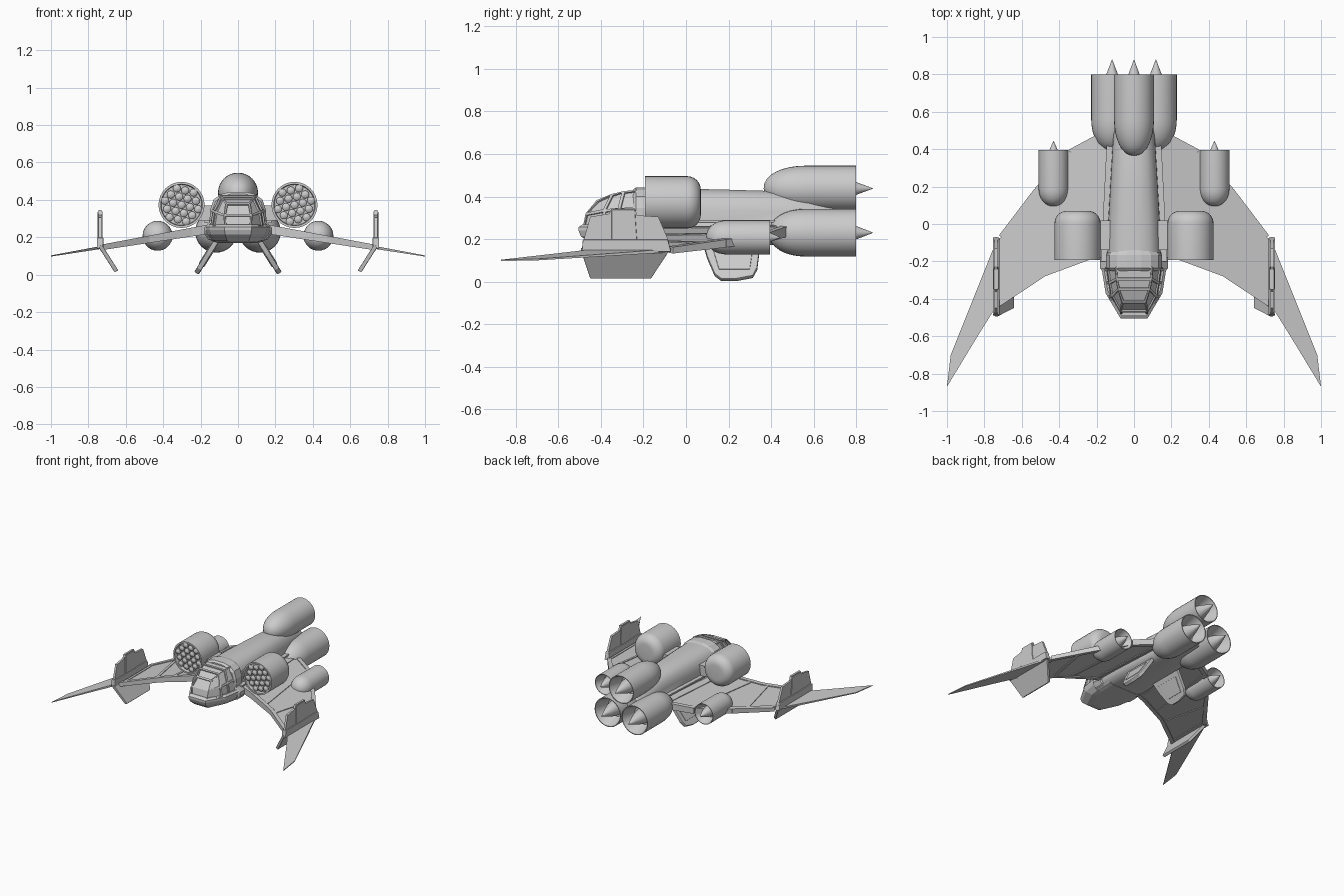
import bpy, bmesh, math
from mathutils import Vector

if "Cube" in bpy.data.objects:
    bpy.data.objects.remove(bpy.data.objects["Cube"])


def make(name, verts, faces, mirror=False, smooth=False, thick=0, bevel=0):
    me = bpy.data.meshes.new(name)
    me.from_pydata([tuple(v) for v in verts], [], faces)
    bm = bmesh.new()
    bm.from_mesh(me)
    bmesh.ops.remove_doubles(bm, verts=bm.verts, dist=1e-5)
    bmesh.ops.recalc_face_normals(bm, faces=bm.faces)
    bm.to_mesh(me)
    bm.free()
    ob = bpy.data.objects.new(name, me)
    bpy.context.collection.objects.link(ob)
    if smooth:
        bpy.ops.object.select_all(action='DESELECT')
        ob.select_set(True)
        bpy.context.view_layer.objects.active = ob
        bpy.ops.object.shade_smooth_by_angle(angle=math.radians(35))
    if thick:
        m = ob.modifiers.new("Thickness", 'SOLIDIFY')
        m.thickness, m.offset = thick, 0
    if bevel:
        m = ob.modifiers.new("Bevel", 'BEVEL')
        m.width, m.segments = bevel, 2
    if mirror:
        m = ob.modifiers.new("Mirror", 'MIRROR')
        m.use_clip = False
        m.use_mirror_merge = False
    return ob


def loft(name, rings, **kw):
    # closed rings joined with quads, both ends capped
    n = len(rings[0])
    verts = [p for r in rings for p in r]
    faces = [(i * n + j, i * n + (j + 1) % n, (i + 1) * n + (j + 1) % n, (i + 1) * n + j)
             for i in range(len(rings) - 1) for j in range(n)]
    faces += [tuple(range(n)), tuple(range(len(verts) - n, len(verts)))]
    return make(name, verts, faces, **kw)


def lathe(name, profile, x, z, segs=32, mirror=False):
    # profile of (radius, y) spun around the y axis
    rings = [[(x + max(r, 0.0004) * math.cos(a), y, z + max(r, 0.0004) * math.sin(a))
              for a in (2 * math.pi * k / segs for k in range(segs))] for r, y in profile]
    return loft(name, rings, mirror=mirror, smooth=True)


def plate(name, pts, thick, bevel=0):
    return make(name, pts, [tuple(range(len(pts)))], True, thick=thick, bevel=bevel)


def wing_plate(name, plan, extra=0.0):
    # slab following the drooping wing plane, thinning to the tip
    rings = [[(x, y, 0.27 - 0.17 * x + s * (0.021 - 0.018 * x + extra)) for x, y in plan]
             for s in (-1, 1)]
    return loft(name, rings, mirror=True)


def both(half):
    # mirrors a half section of (x, y, z) into a closed ring
    return half + [(-x, y, z) for x, y, z in reversed(half)]


# Fuselage
section = [(.11, .172), (.155, .19), (.176, .22), (.176, .25), (.145, .285), (.143, .34),
           (.125, .395), (.085, .425), (.035, .437)]


def body_ring(y, w, drop=1.0, grow=0.0):
    return both([(x * w + grow, y, .19 + (z - .19) * drop + (grow if z > .3 else 0)) for x, z in section])


loft("fuselage", [body_ring(y, w, d) for y, w, d in
     ((-.22, 1, 1), (0, .96, 1), (.2, .88, .98), (.45, .78, .95), (.58, .68, .85), (.7, .55, .65))],
     smooth=True)
loft("cockpit_collar", [body_ring(-.25, .97, .98), body_ring(-.235, 1, 1, .006),
                        body_ring(-.165, 1, 1, .006), body_ring(-.14, .9, 1)])
wedge = [(.1, -.2), (.178, -.2), (.145, .45), (.1, .5)]
for zc in (.245, .283):
    loft("side_strake", [[(x, y, zc + s) for x, y in wedge] for s in (-.006, .006)], mirror=True)

# Nose hull below the canopy
plan = [(.072, -.505), (.152, -.37), (.174, -.23), (.174, -.1)]
loft("nose_hull", [both([(x * k, y + (1 - k) * .25 * (y < -.3), z) for x, y in plan])
     for k, z in ((.62, .17), (.8, .18), (.96, .215), (1, .24), (1, .256), (.93, .268))])

# Canopy with sunken window panes
cols = [[(.07, -.485, .255), (.074, -.472, .32), (.062, -.42, .383)],
        [(.135, -.39, .255), (.122, -.385, .335), (.085, -.35, .412)],
        [(.148, -.315, .255), (.135, -.315, .34), (.095, -.295, .425)],
        [(.16, -.23, .255), (.145, -.23, .345), (.1, -.23, .432)]]
canopy = loft("canopy", [both(c) for c in cols])
bm = bmesh.new()
bm.from_mesh(canopy.data)
cap = min((f for f in bm.faces if len(f.verts) == 6), key=lambda f: f.calc_center_median().y)
mids = [v for v in cap.verts if abs(v.co.z - .32) < .001]
bmesh.ops.connect_verts(bm, verts=mids)
panes = [f for f in bm.faces if len(f.verts) == 4 and f.calc_center_median().z > .27]
bmesh.ops.inset_individual(bm, faces=panes, thickness=.01, depth=0)
bmesh.ops.inset_individual(bm, faces=panes, thickness=.002, depth=-.008)
bm.to_mesh(canopy.data)
bm.free()


# Engines with hollow nozzles and spikes
def engine(name, x, z, r, y0, yfull, y1, spike, mirror):
    prof = []
    for k in range(9):
        a = math.pi / 2 * k / 8
        prof.append((r * math.sin(a) ** .9, yfull - (yfull - y0) * math.cos(a)))
    d = r * .95
    prof += [(r, y1), (r * .95, y1), (r * .62, y1 - d), (r * .5, y1 - d), (r * .45, y1 - d * .55),
             (r * .28, y1), (0, spike)]
    lathe(name, prof, x, z, mirror=mirror)


engine("top_engine", 0, .438, .107, .365, .56, .8, .88, False)
engine("lower_engine", .117, .23, .112, .39, .56, .8, .88, True)
engine("wing_engine", .43, .208, .08, .095, .19, .395, .445, True)

# Missile pods
R = .123
pod = [(0, -.165), (.108, -.165), (.111, -.192), (R, -.192)]
pod += [(R - .065 * (1 - math.cos(a)), .005 + .065 * math.sin(a))
        for a in (math.pi / 2 * k / 6 for k in range(7))] + [(0, .07)]
lathe("missile_pod", pod, .302, .373, mirror=True)
for q in range(-2, 3):
    for s in range(-2, 3):
        if abs(q + s) <= 2:
            u, v = .046 * (q + s / 2), .046 * s * .866
            c, sn = math.cos(.25), math.sin(.25)
            lathe("pod_tube", [(0, -.16), (.021, -.16), (.021, -.182), (.015, -.187), (0, -.19)],
                  .302 + u * c - v * sn, .373 + u * sn + v * c, 12, True)
plate("pod_mount", [(.1, -.14, .33), (.25, -.14, .33), (.25, .02, .33), (.1, .02, .33)], .08)

# Wings
lead = [(.12, -.15), (.25, -.18), (.48, -.265), (.73, -.43)]
trail = [(.71, -.07), (.52, .18), (.34, .385), (.2, .46), (.12, .5)]
wing_plate("wing", lead + [(.83, -.59), (1, -.87), (.98, -.7), (.84, -.35), (.74, -.1)] + trail)


def strip(name, a, b, w, extra=.007):
    a, b = Vector(a), Vector(b)
    d = (b - a).normalized() * w / 2
    n = Vector((-d.y, d.x))
    wing_plate(name, [tuple(p) for p in (a + n, a - n, b - n, b + n)], extra)


for a, b in zip(lead, lead[1:]):
    strip("leading_edge_trim", a, b, .03)
for a, b in zip(trail, trail[1:4]):
    strip("trailing_edge_trim", a, b, .03)
for a, b in (((.21, -.15), (.17, .46)), ((.4, -.22), (.33, .38)), ((.51, -.27), (.585, .08)),
             ((.7, -.4), (.7, -.08))):
    strip("wing_rib", a, b, .022, .005)

# Wing tip fins
FX = .737
plate("upper_fin", [(FX, y, z) for y, z in ((-.48, .14), (-.48, .2), (-.45, .305), (-.36, .32), (-.35, .345),
      (-.24, .345), (-.23, .312), (-.13, .305), (-.085, .2), (-.07, .14))], .016)
plate("fin_base", [(FX, y, z) for y, z in ((-.49, .14), (-.485, .198), (-.085, .198), (-.07, .14))], .034, .004)
plate("fin_panel", [(FX, y, z) for y, z in ((-.35, .19), (-.35, .338), (-.24, .338), (-.23, .19))], .026, .004)
plate("lower_fin", [(FX, -.495, .155), (.65, -.45, .018), (.65, -.165, .018), (FX, -.075, .155)], .022, .004)

# Belly fins
belly = [(.08, .18), (.1, .11), (.135, .03), (.165, .008), (.24, .008), (.315, .022), (.335, .06), (.35, .18)]
plate("belly_fin", [(.222 - (z - .008) * .62, y, z) for y, z in belly], .028, .006)
inset = [(.125, .15), (.155, .05), (.3, .05), (.315, .15)]
plate("belly_fin_panel", [(.222 - (z - .008) * .62, y, z) for y, z in inset], .036, .003)
